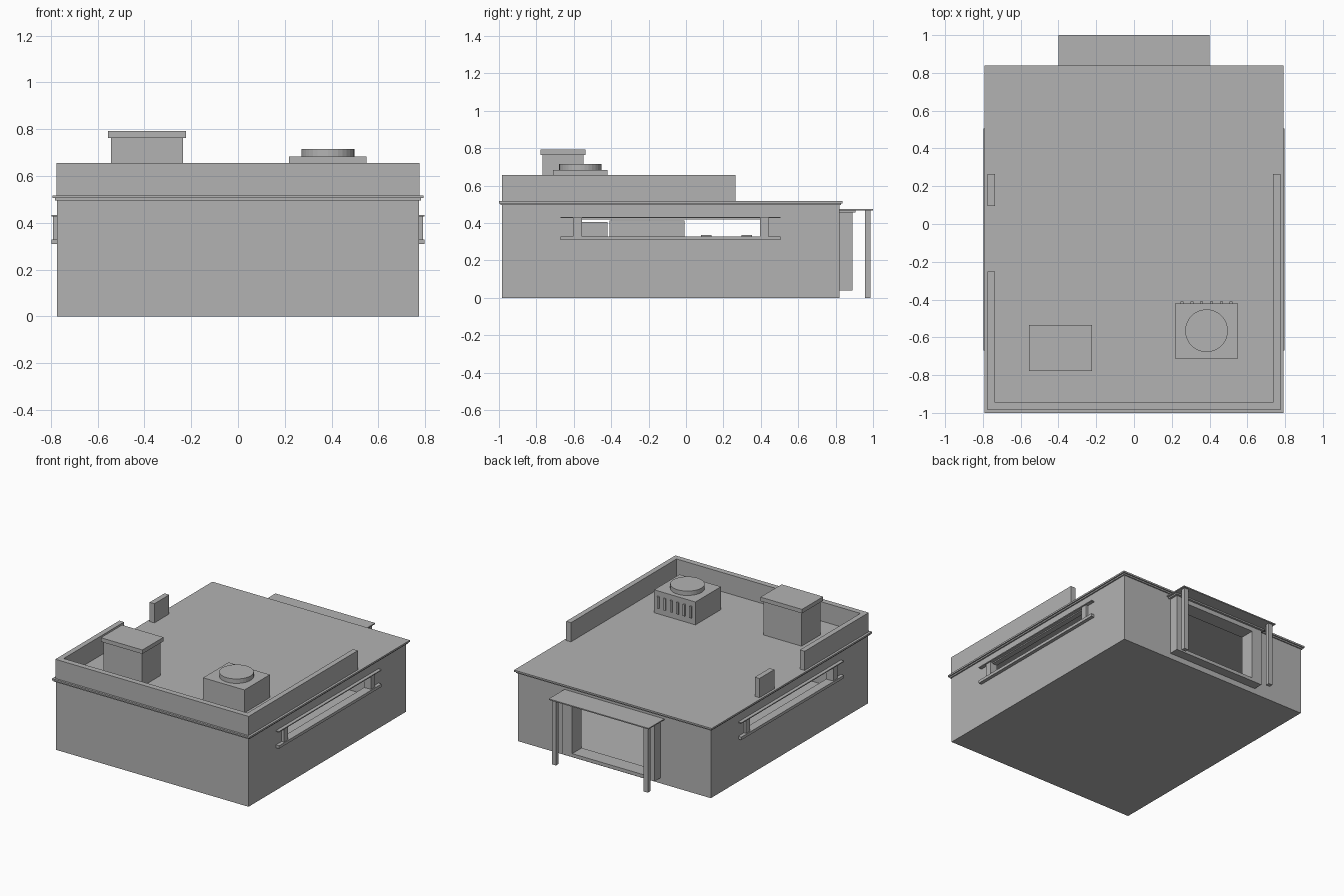
import bpy
import bmesh
from mathutils import Matrix, Vector

if "Cube" in bpy.data.objects:
    bpy.data.objects.remove(bpy.data.objects["Cube"], do_unlink=True)

GREY = (0.45, 0.45, 0.45, 1.0)
grey = bpy.data.materials.new("plain_grey")
grey.use_nodes = True
grey.diffuse_color = GREY
grey.node_tree.nodes["Principled BSDF"].inputs["Base Color"].default_value = GREY


def finish(name, bm):
    mesh = bpy.data.meshes.new(name)
    bm.to_mesh(mesh)
    bm.free()
    mesh.materials.append(grey)
    obj = bpy.data.objects.new(name, mesh)
    bpy.context.collection.objects.link(obj)
    return obj


def box(name, x, y, z):
    """Box from (min, max) pairs on each axis."""
    bm = bmesh.new()
    bmesh.ops.create_cube(bm, size=1)
    low, high = (Vector(v) for v in zip(x, y, z))
    size = Matrix.Diagonal((high - low).to_4d())
    size[3][3] = 1
    bm.transform(Matrix.Translation((low + high) / 2) @ size)
    return finish(name, bm)


def cut(target, cutters):
    """Subtract the cutters, bake the result and drop the cutters."""
    for c in cutters:
        c.hide_render = True
        mod = target.modifiers.new("opening", "BOOLEAN")
        mod.operation = "DIFFERENCE"
        mod.solver = "EXACT"
        mod.object = c
    bpy.context.view_layer.update()
    deps = bpy.context.evaluated_depsgraph_get()
    mesh = bpy.data.meshes.new_from_object(target.evaluated_get(deps))
    target.modifiers.clear()
    target.data = mesh
    for c in cutters:
        bpy.data.objects.remove(c, do_unlink=True)


W = 0.773             # half width of the building
FRONT, BACK = -0.983, 0.82
ROOF = 0.517

# Hollow building with a doorway and a long window on each side
body = box("building_walls", (-W, W), (FRONT, BACK), (0, 0.5))
cut(body, [
    box("room_cutter", (-0.735, 0.735), (-0.945, 0.78), (0.06, 0.48)),
    box("window_cutter", (-1, 1), (-0.555, 0.395), (0.328, 0.418)),
    box("door_cutter", (-0.29, 0.29), (0.7, 1), (0.065, 0.43)),
])

# Roof slab with a stepped edge
box("roof_edge_lower", (-0.783, 0.783), (-0.992, 0.829), (0.495, 0.505))
box("roof_slab", (-0.792, 0.792), (-1, 0.838), (0.505, ROOF))

# Parapet, broken on the right side
P = 0.775
IN = 0.737
wall_z = (ROOF, 0.656)
box("parapet_front", (-P, P), (-0.985, -0.944), wall_z)
box("parapet_left", (IN, P), (-0.944, 0.265), wall_z)
box("parapet_right", (-P, -IN), (-0.944, -0.252), wall_z)
box("parapet_right_stub", (-P, -IN), (0.095, 0.265), wall_z)

# Roof stack with cap
box("stack", (-0.543, -0.235), (-0.766, -0.549), (ROOF, 0.765))
box("stack_cap", (-0.555, -0.222), (-0.778, -0.536), (0.763, 0.792))

# Ventilation unit with round fan and slats
box("vent_unit", (0.218, 0.55), (-0.711, -0.42), (ROOF, 0.683))
bm = bmesh.new()
bmesh.ops.create_cone(bm, cap_ends=True, segments=32, radius1=0.113, radius2=0.113,
                      depth=0.032, matrix=Matrix.Translation((0.384, -0.565, 0.699)))
fan = finish("vent_fan", bm)
for i in range(6):
    x = 0.254 + i * 0.052
    box("vent_slat", (x - 0.008, x + 0.008), (-0.42, -0.411), (0.56, 0.645))

# Window surrounds on both sides
for s, side in ((1, "left"), (-1, "right")):
    def span(a, b):
        return tuple(sorted((s * a, s * b)))
    box(side + "_window_sill", span(0.765, 0.798), (-0.67, 0.505), (0.308, 0.329))
    box(side + "_window_hood", span(0.765, 0.798), (-0.67, 0.505), (0.426, 0.433))
    for y in (-0.58, 0.418):
        box(side + "_window_post", span(0.765, 0.791), (y - 0.023, y + 0.023), (0.327, 0.428))

# Doorway surround
for s, side in ((1, "left"), (-1, "right")):
    jamb = tuple(sorted((s * 0.29, s * 0.37)))
    box(side + "_door_jamb", jamb, (0.78, 0.889), (0.04, 0.457))
    post = tuple(sorted((s * 0.352, s * 0.385)))
    box(side + "_canopy_post", post, (0.957, 0.987), (0, 0.468))
box("door_sill", (-0.29, 0.29), (0.78, 0.889), (0.04, 0.065))
box("door_lintel", (-0.29, 0.29), (0.78, 0.889), (0.425, 0.457))
box("door_lintel_lip", (-0.385, 0.385), (0.815, 0.905), (0.457, 0.467))
box("canopy", (-0.4, 0.4), (0.815, 1), (0.467, 0.475))

# Furniture inside
box("cabinet", (-0.2, 0.2), (-0.555, -0.42), (0.06, 0.406))
box("shelf_unit", (-0.2, 0.2), (-0.408, -0.008), (0.06, 0.412))
for y in (0.108, 0.325):
    box("stand", (-0.03, 0.03), (y - 0.027, y + 0.027), (0.06, 0.337))
